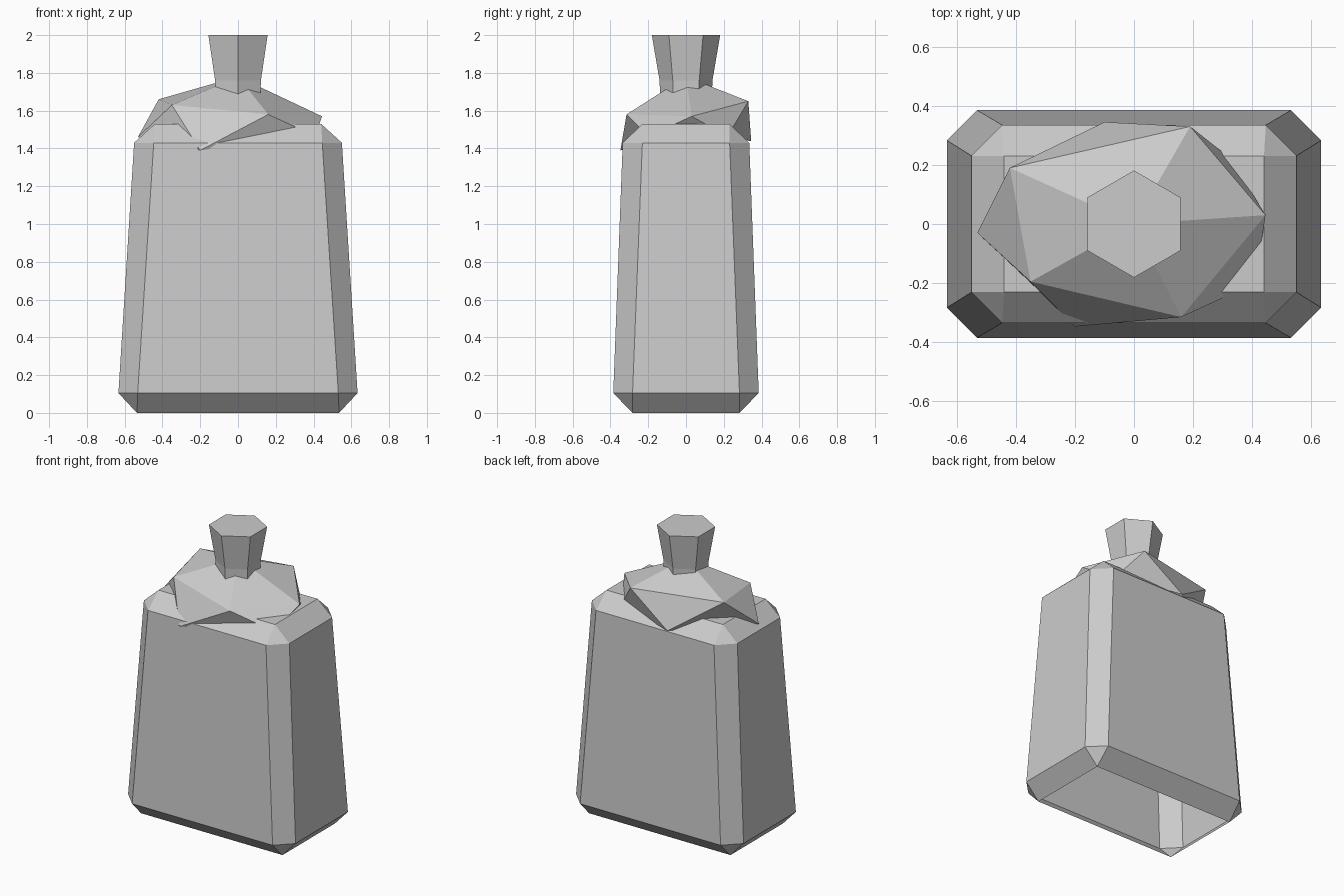
import bpy, math

if "Cube" in bpy.data.objects:
    bpy.data.objects.remove(bpy.data.objects["Cube"])


def make(name, verts, faces):
    mesh = bpy.data.meshes.new(name)
    mesh.from_pydata(verts, [], faces)
    mesh.update()
    obj = bpy.data.objects.new(name, mesh)
    bpy.context.collection.objects.link(obj)
    return obj


def octagon(x, y, c, z):
    """Rectangle of half sizes x, y with corners cut by c, counter-clockwise."""
    return [(x, -y + c, z), (x, y - c, z), (x - c, y, z), (-x + c, y, z),
            (-x, y - c, z), (-x, -y + c, z), (-x + c, -y, z), (x - c, -y, z)]


# Bottle body: chamfered tapered box, open underneath
def rectangle(x, y, z):
    return [(x, -y, z), (x, y, z), (-x, y, z), (-x, -y, z)]


verts = (rectangle(0.535, 0.283, 0) + octagon(0.633, 0.385, 0.102, 0.105)
         + octagon(0.55, 0.335, 0.104, 1.43) + rectangle(0.44, 0.23, 1.53))
lo, hi = 4, 12
faces = [(20, 21, 22, 23)]
for i in range(8):
    j = (i + 1) % 8
    faces.append((lo + i, lo + j, hi + j, hi + i))
for k in range(4):
    n = (k + 1) % 4
    a, b, c = 2 * k, 2 * k + 1, (2 * k + 2) % 8
    faces += [(k, n, lo + b, lo + a), (n, lo + c, lo + b),
              (hi + a, hi + b, 20 + n, 20 + k), (hi + b, hi + c, 20 + n)]
make("bottle_body", verts, faces)

# Cloth cover: five folds draped from the neck, with hem points between them
folds = [(0.445, 0.03, 1.57), (0.19, 0.33, 1.65), (-0.42, 0.19, 1.66),
         (-0.35, -0.195, 1.63), (0.16, -0.315, 1.58)]
hem = [(0.33, 0.22, 1.465), (-0.10, 0.345, 1.44), (-0.53, -0.03, 1.46),
       (-0.20, -0.347, 1.39), (0.41, -0.20, 1.465)]
faces = []
for i in range(5):
    j = (i + 1) % 5
    faces += [(10, i, j), (i, 5 + i, j), (j, 5 + i, 5 + j)]
make("cloth_cover", folds + hem + [(0, 0, 1.78)], faces)

# Stopper: flared hexagonal plug
verts = []
for r, z in ((0.135, 1.62), (0.14, 1.76), (0.181, 2.0)):
    for k in range(6):
        a = math.radians(30 + 60 * k)
        verts.append((r * math.cos(a), r * math.sin(a), z))
faces = [tuple(range(5, -1, -1)), tuple(range(12, 18))]
for s in (0, 6):
    for k in range(6):
        n = (k + 1) % 6
        faces.append((s + k, s + n, s + 6 + n, s + 6 + k))
make("stopper", verts, faces)
